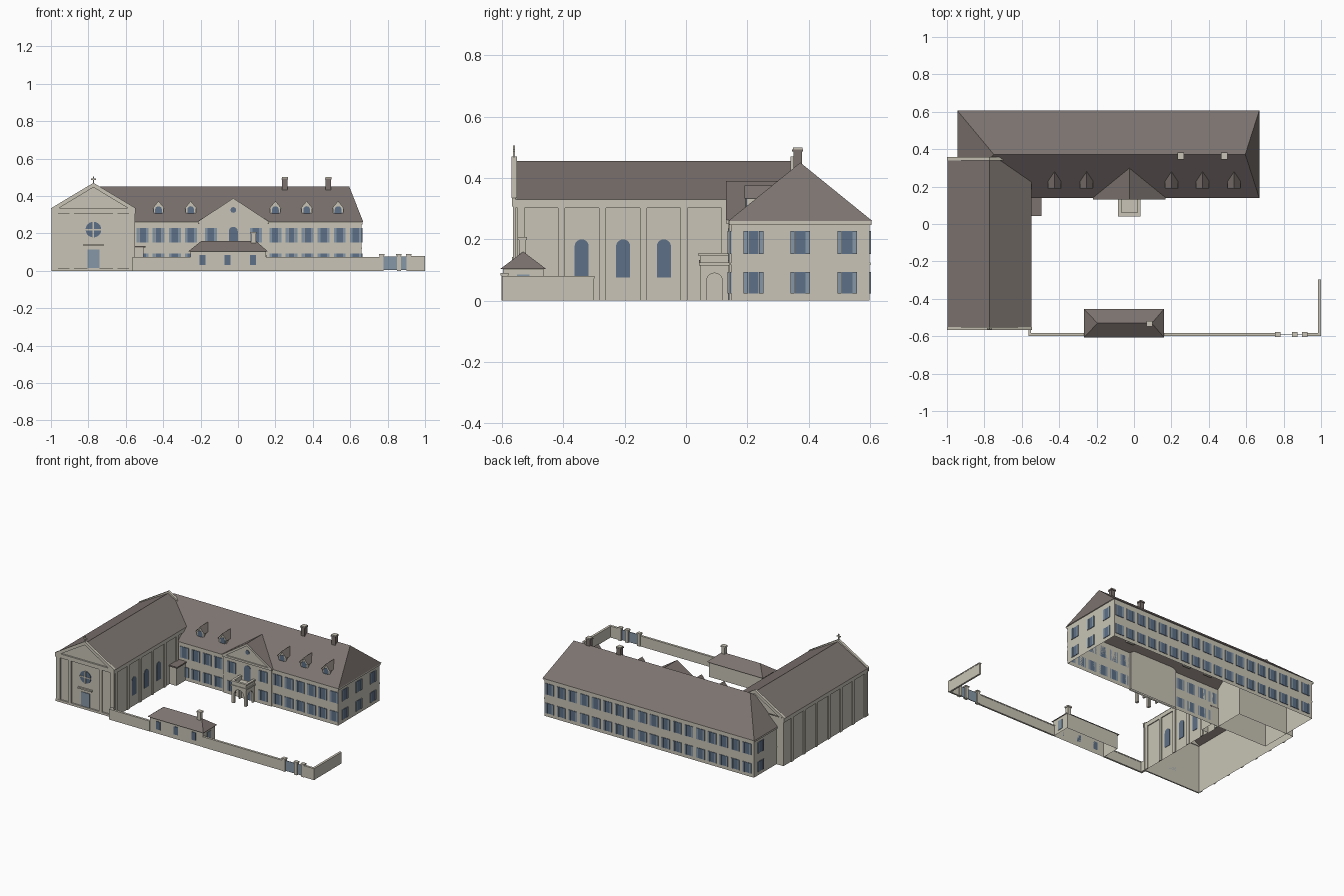
import bpy, bmesh
from math import pi, sin, cos

cube = bpy.data.objects.get("Cube")
if cube:
    bpy.data.objects.remove(cube, do_unlink=True)


def material(name, rgb):
    m = bpy.data.materials.new(name)
    m.use_nodes = True
    m.diffuse_color = (*rgb, 1)
    m.node_tree.nodes["Principled BSDF"].inputs["Base Color"].default_value = (*rgb, 1)
    return m


MATS = [material("cream_stone", (0.58, 0.55, 0.465)),
        material("brown_slate", (0.2, 0.17, 0.158)),
        material("window_blue", (0.11, 0.16, 0.24)),
        material("shutter_blue", (0.24, 0.31, 0.385))]
STONE, SLATE, GLASS, SHUTTER = range(4)


# --- helpers: a wall frame maps (along, up, outward) to a point ---
def front(y): return lambda u, v, d: (u, y - d, v)
def back(y): return lambda u, v, d: (u, y + d, v)
def right(x): return lambda u, v, d: (x + d, u, v)
def left(x): return lambda u, v, d: (x - d, u, v)


def rect(u0, u1, v0, v1):
    return [(u0, v0), (u1, v0), (u1, v1), (u0, v1)]


def arch(u, half, v0, v1, n=10):
    arc = [(u + half * cos(pi * i / n), v1 - half + half * sin(pi * i / n)) for i in range(n + 1)]
    return [(u - half, v0), (u + half, v0)] + arc


def disc(u, v, r, n=24):
    return [(u + r * cos(2 * pi * i / n), v + r * sin(2 * pi * i / n)) for i in range(n)]


class Part:
    """Collects simple solids into one named object."""

    def __init__(self, name):
        self.name, self.bm = name, bmesh.new()

    def face(self, pts, mat):
        f = self.bm.faces.new([self.bm.verts.new(p) for p in pts])
        f.material_index = mat

    def prism(self, pts, frame, d0, d1, mat=STONE, caps=True):
        a = [self.bm.verts.new(frame(u, v, d0)) for u, v in pts]
        b = [self.bm.verts.new(frame(u, v, d1)) for u, v in pts]
        n = len(pts)
        loops = [(a[i], a[(i + 1) % n], b[(i + 1) % n], b[i]) for i in range(n)]
        for loop in loops + ([a[::-1], b] if caps else []):
            self.bm.faces.new(loop).material_index = mat

    def box(self, x0, x1, y0, y1, z0, z1, mat=STONE, caps=True):
        self.prism(rect(x0, x1, y0, y1), lambda u, v, d: (u, v, d), z0, z1, mat, caps)

    def hip(self, x0, x1, y0, y1, z0, rx0, rx1, z1):
        ym = (y0 + y1) / 2
        a, b, c, d = (x0, y0, z0), (x1, y0, z0), (x1, y1, z0), (x0, y1, z0)
        e, f = (rx0, ym, z1), (rx1, ym, z1)
        for pts in ((a, b, f, e), (b, c, f), (c, d, e, f), (d, a, e)):
            self.face(pts, SLATE)

    def rakes(self, x, half, z0, z1, t, frame, d0, d1):
        for s in (-1, 1):
            self.prism([(x + s * half, z0), (x, z1), (x, z1 - t), (x + s * (half - 1.7 * t), z0)],
                       frame, d0, d1)

    def done(self):
        self.bm.normal_update()
        bmesh.ops.recalc_face_normals(self.bm, faces=self.bm.faces)
        me = bpy.data.meshes.new(self.name)
        self.bm.to_mesh(me)
        self.bm.free()
        for m in MATS:
            me.materials.append(m)
        ob = bpy.data.objects.new(self.name, me)
        bpy.context.collection.objects.link(ob)


def shuttered(part, u, v0, v1, frame):
    part.prism(rect(u - 0.017, u + 0.017, v0, v1), frame, 0, 0.003, GLASS)
    for s in (-1, 1):
        part.prism(rect(u + s * 0.025 - 0.007, u + s * 0.025 + 0.007, v0, v1), frame, 0, 0.005, SHUTTER)


FLOORS = ((0.024, 0.093), (0.152, 0.228))
EAVE_Y, EAVE_Z, PITCH = 0.138, 0.26, 0.81

# --- main wing ---
p = Part("main_wing_walls")
p.box(-0.937, 0.66, 0.148, 0.598, 0, 0.262, caps=False)
for z0, z1, o in ((0.117, 0.125, 0.003), (0.247, 0.26, 0.006)):
    p.box(-0.937 - o, 0.66 + o, 0.148 - o, 0.598 + o, z0, z1, caps=False)
p.done()

p = Part("main_wing_roof")
p.hip(-0.945, 0.67, EAVE_Y, 0.607, EAVE_Z, -0.75, 0.595, 0.45)
p.done()

p = Part("main_wing_windows")
for v0, v1 in FLOORS:
    for i in range(6):
        shuttered(p, 0.2 + 0.086 * i, v0, v1, front(0.148))
    for x in (-0.51, -0.425, -0.338, -0.252):
        shuttered(p, x, v0, v1, front(0.148))
    for i in range(18):
        shuttered(p, 0.62 - 0.0885 * i, v0, v1, back(0.598))
    for y in (0.22, 0.372, 0.525):
        shuttered(p, y, v0, v1, right(0.66))
        if y > 0.38:
            shuttered(p, y, v0, v1, left(-0.937))
p.done()


def gable_roof(part, x, half, y, z0, z1):
    """Small gable running back into the main roof slope."""
    meet = lambda z: EAVE_Y + (z - EAVE_Z) / PITCH
    for s in (-1, 1):
        part.face([(x, y, z1), (x + s * half, y, z0), (x + s * half, max(meet(z0), y + 0.005), z0),
                   (x, meet(z1), z1)], SLATE)


# --- central pavilion with pediment ---
CX = -0.025
p = Part("central_pavilion")
p.box(CX - 0.182, CX + 0.182, 0.14, 0.16, 0, 0.262, caps=False)
p.prism([(CX - 0.182, 0.262), (CX + 0.182, 0.262), (CX, 0.383)], front(0.16), 0, 0.02)
p.prism(rect(CX - 0.19, CX + 0.19, 0.25, 0.264), front(0.14), 0, 0.008)
p.rakes(CX, 0.19, 0.263, 0.388, 0.016, front(0.14), 0, 0.008)
gable_roof(p, CX, 0.193, 0.13, 0.263, 0.39)
p.prism(disc(CX, 0.325, 0.015), front(0.14), 0, 0.003, GLASS)
p.prism(arch(CX, 0.024, 0.13, 0.235), front(0.14), 0, 0.003, GLASS)
p.prism(arch(CX, 0.024, 0, 0.09), front(0.14), 0, 0.003, GLASS)
for v0, v1 in FLOORS:
    for x in (CX - 0.12, CX + 0.12):
        shuttered(p, x, v0, v1, front(0.14))
p.done()


def arched_wall(u0, u1, half, top, spring):
    m = (u0 + u1) / 2
    opening = arch(m, half, 0, spring)
    return [(u0, 0), (u0, top), (u1, top)] + [(u1, 0)] + opening[1:] + [opening[0]]


# --- arched entrance porch carrying a balcony ---
p = Part("entrance_porch")
p.prism(arched_wall(CX - 0.055, CX + 0.055, 0.037, 0.15, 0.1), front(0.052), -0.01, 0.006)
for f in (right(CX + 0.055), left(CX - 0.055)):
    p.prism(arched_wall(0.047, 0.139, 0.026, 0.15, 0.09), f, -0.01, 0)
    p.prism(rect(0.04, 0.139, 0.146, 0.155), f, -0.012, 0.005)
p.box(CX - 0.06, CX + 0.06, 0.04, 0.056, 0.146, 0.155)
p.box(CX - 0.06, CX + 0.06, 0.042, 0.14, 0.115, 0.125)
p.done()

# --- dormers and chimneys ---
p = Part("dormers")
for x in (-0.425, -0.253, 0.2, 0.367, 0.535):
    p.prism([(x - 0.028, 0.29), (x + 0.028, 0.29), (x + 0.028, 0.335), (x, 0.367), (x - 0.028, 0.335)],
            front(0.235), 0, 0.038)
    p.prism(arch(x, 0.018, 0.3, 0.345), front(0.197), 0, 0.003, GLASS)
    p.rakes(x, 0.033, 0.333, 0.373, 0.008, front(0.197), 0, 0.006)
    gable_roof(p, x, 0.035, 0.19, 0.333, 0.375)
p.done()

p = Part("chimneys")
for x in (0.25, 0.483):
    p.box(x - 0.014, x + 0.014, 0.35, 0.378, 0.4, 0.49, SLATE)
    p.box(x - 0.018, x + 0.018, 0.346, 0.382, 0.487, 0.493, SLATE)
    p.box(x - 0.016, x + 0.016, 0.348, 0.38, 0.493, 0.5)
p.done()

# --- church ---
HX = -0.773
p = Part("church_walls")
p.box(HX - 0.217, HX + 0.217, -0.555, 0.352, 0, 0.33, caps=False)
for f, n in ((right(HX + 0.217), 6), (left(HX - 0.217), 7)):
    p.prism(rect(-0.557, 0.355, 0.302, 0.33), f, 0, 0.006)
    for i in range(n):
        y = -0.405 + 0.133 * (i - 1)
        p.prism(rect(y - 0.0115, y + 0.0115, 0, 0.302), f, 0, 0.006)
for s in (-1, 1):
    for u0, u1 in ((0.19, 0.223), (0.105, 0.128)):
        p.prism(rect(HX + s * u0, HX + s * u1, 0, 0.31), front(-0.555), 0, 0.008)
p.prism(rect(HX - 0.225, HX + 0.225, 0.307, 0.335), front(-0.555), 0, 0.012)
p.prism(rect(HX - 0.223, HX + 0.223, 0, 0.016), front(-0.555), 0, 0.009)
for f in (front(-0.55), back(0.34)):
    p.prism([(HX - 0.222, 0.33), (HX + 0.222, 0.33), (HX, 0.455)], f, 0, 0.006)
    p.rakes(HX, 0.227, 0.334, 0.47, 0.024, f, 0, 0.018)
p.done()

p = Part("church_roof")
for s in (-1, 1):
    p.face([(HX + s * 0.225, -0.552, 0.33), (HX + s * 0.225, 0.342, 0.33), (HX, 0.342, 0.456),
            (HX, -0.552, 0.456)], SLATE)
p.done()

p = Part("church_windows_and_door")
for y in (-0.34, -0.205, -0.072):
    p.prism(arch(y, 0.023, 0.075, 0.2), right(HX + 0.217), 0, 0.003, GLASS)
p.prism(disc(HX, 0.22, 0.042), front(-0.555), 0, 0.004, GLASS)
p.prism(rect(HX - 0.004, HX + 0.004, 0.178, 0.262), front(-0.555), 0, 0.007)
p.prism(rect(HX - 0.042, HX + 0.042, 0.216, 0.224), front(-0.555), 0, 0.007)
p.prism(rect(HX - 0.032, HX + 0.032, 0.016, 0.113), front(-0.555), 0, 0.004, SHUTTER)
p.prism(rect(HX - 0.053, HX + 0.053, 0.133, 0.143), front(-0.555), 0, 0.012)
p.done()

p = Part("gable_cross")
p.box(HX - 0.003, HX + 0.003, -0.563, -0.557, 0.46, 0.505)
p.box(HX - 0.014, HX + 0.014, -0.563, -0.557, 0.486, 0.492)
p.done()

# --- small annex in the courtyard corner ---
p = Part("corner_annex")
p.box(-0.56, -0.505, 0.05, 0.15, 0, 0.125, caps=False)
p.box(-0.56, -0.495, 0.043, 0.15, 0.124, 0.133, SLATE)
p.done()

# --- gatehouse ---
p = Part("gatehouse")
p.box(-0.255, 0.15, -0.596, -0.464, 0, 0.105, caps=False)
p.hip(-0.267, 0.16, -0.606, -0.455, 0.103, -0.195, 0.095, 0.16)
for x in (-0.19, -0.055, 0.08):
    p.prism(rect(x - 0.016, x + 0.016, 0.03, 0.085), front(-0.596), 0, 0.003, GLASS)
p.prism(rect(-0.55, -0.51, 0.02, 0.085), right(0.15), 0, 0.003, SHUTTER)
p.box(0.07, 0.096, -0.545, -0.522, 0.12, 0.2)
p.box(0.066, 0.1, -0.549, -0.518, 0.198, 0.208)
p.done()

# --- boundary wall, gate piers and gates ---
p = Part("boundary_wall")
for x0, x1, z in ((-0.565, -0.255, 0.07), (0.15, 0.765, 0.07), (0.92, 1.0, 0.077)):
    p.box(x0, x1, -0.598, -0.586, 0, z)
    p.box(x0, x1, -0.6, -0.584, z - 0.004, z + 0.003)
p.box(-0.565, -0.55, -0.598, -0.555, 0, 0.07)
p.box(0.986, 0.998, -0.598, -0.3, 0, 0.077)
p.box(0.984, 1.0, -0.6, -0.298, 0.073, 0.08)
for x, h in ((0.768, 0.09), (0.86, 0.09), (0.913, 0.09)):
    p.box(x - 0.011, x + 0.011, -0.602, -0.58, 0, h)
    p.box(x - 0.014, x + 0.014, -0.604, -0.578, h - 0.008, h)
p.done()

p = Part("gates")
for x0, x1 in ((0.779, 0.849), (0.871, 0.902)):
    p.box(x0, x1, -0.594, -0.59, 0.004, 0.075, SHUTTER)
p.done()
